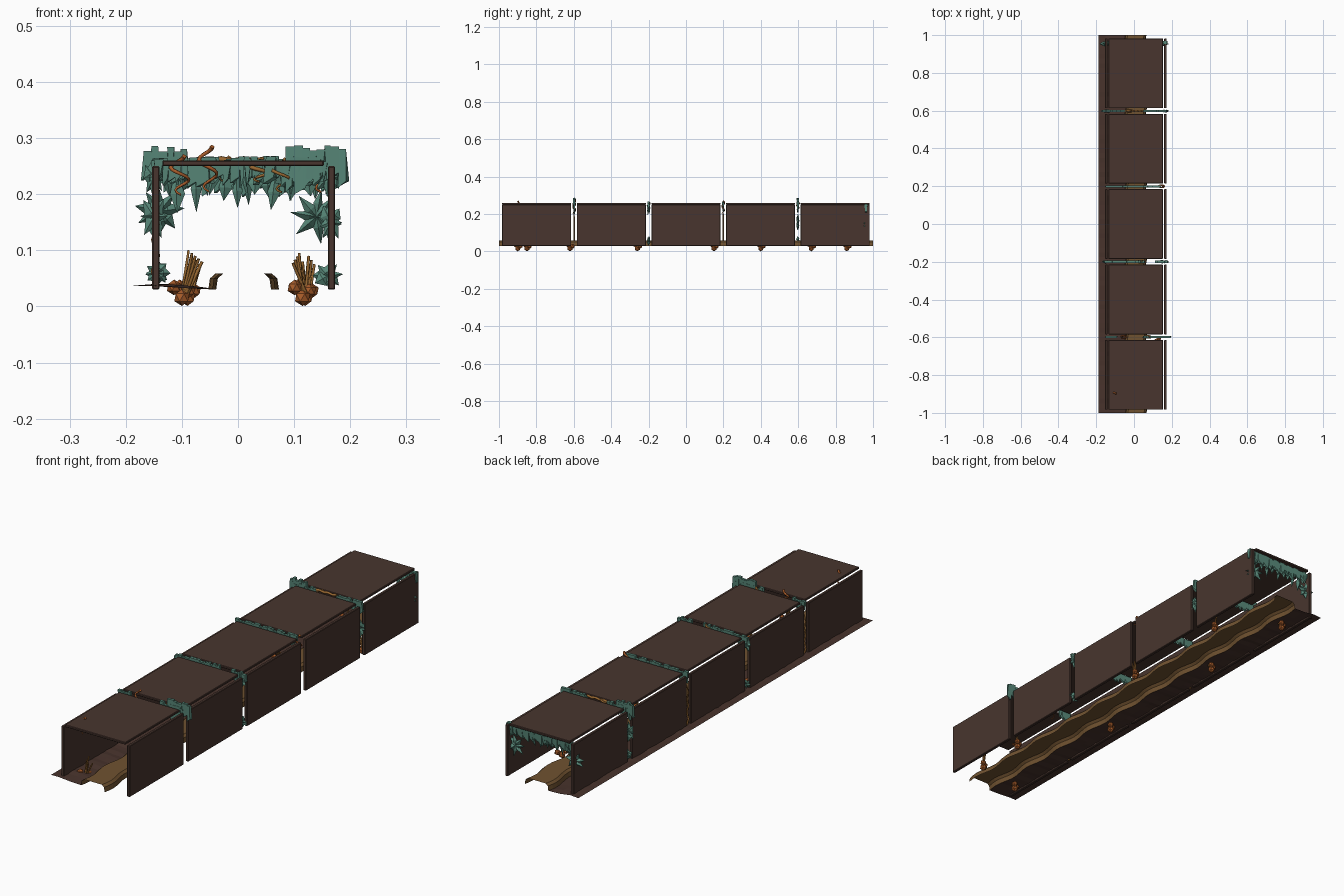
import bpy, bmesh, math, random
from mathutils import Vector, Matrix

if "Cube" in bpy.data.objects:
    bpy.data.objects.remove(bpy.data.objects["Cube"])
random.seed(4)
R = random.uniform


def material(name, r, g, b):
    m = bpy.data.materials.new(name)
    m.diffuse_color = [((c / 255 + 0.055) / 1.055) ** 2.4 for c in (r, g, b)] + [1]
    m.use_nodes = True
    m.node_tree.nodes["Principled BSDF"].inputs["Base Color"].default_value = m.diffuse_color
    return m


BROWN = material("dark_brown", 72, 53, 46)
EARTH = material("earth_brown", 72, 51, 44)
PATH = material("path_ochre", 112, 82, 48)
TEAL = material("crystal_teal", 88, 136, 121)
RUST = material("rust_orange", 168, 92, 42)
GOLD = material("root_gold", 150, 102, 48)


def finish(bm, name, mat):
    me = bpy.data.meshes.new(name)
    bm.to_mesh(me)
    bm.free()
    me.materials.append(mat)
    ob = bpy.data.objects.new(name, me)
    bpy.context.collection.objects.link(ob)
    return ob


def box(name, lo, hi, mat, bevel=0.002):
    bm = bmesh.new()
    lo, hi = Vector(lo), Vector(hi)
    bmesh.ops.create_cube(bm, size=1, matrix=Matrix.Translation((lo + hi) / 2) @ Matrix.Diagonal((*(hi - lo), 1)))
    bmesh.ops.bevel(bm, geom=bm.edges[:], offset=bevel, segments=1, affect='EDGES')
    return finish(bm, name, mat)


def sheet(name, rows, mat):
    bm = bmesh.new()
    vs = [[bm.verts.new(p) for p in row] for row in rows]
    for a, b in zip(vs, vs[1:]):
        for i in range(len(a) - 1):
            bm.faces.new((a[i], a[i + 1], b[i + 1], b[i]))
    return finish(bm, name, mat)


def shard(bm, base, tip, width, depth):
    """Faceted crystal, widest part-way along, thin in y."""
    base, tip = Vector(base), Vector(tip)
    d = tip - base
    side = d.cross(Vector((0, 1, 0))).normalized() * width / 2
    mid = base + d * R(0.35, 0.6)
    out = Vector((0, depth / 2, 0))
    ring = [bm.verts.new(mid + o) for o in (side, out, -side * R(0.6, 1), -out)]
    ends = bm.verts.new(base), bm.verts.new(tip)
    for i in range(4):
        a, b = ring[i], ring[(i + 1) % 4]
        bm.faces.new((a, b, ends[1]))
        bm.faces.new((b, a, ends[0]))
    bmesh.ops.recalc_face_normals(bm, faces=bm.faces[:])


def cluster(name, c, w, h, n, depth=0.014):
    """Fan of crystals filling a w by h patch around c."""
    bm = bmesh.new()
    for i in range(n):
        a = 2 * math.pi * (i + R(-0.3, 0.3)) / n
        e = Vector((math.cos(a) * w / 2, R(-0.006, 0.006), math.sin(a) * h / 2))
        shard(bm, Vector(c) - e * 0.25, Vector(c) + e, R(0.016, 0.03), depth)
    finish(bm, name, TEAL)


def fringe(name, y, x0, x1, drop, top=0.262, thick=0.012):
    """Row of slanted slabs hanging under the roof line."""
    bm = bmesh.new()
    x = x0
    while x < x1:
        w = R(0.010, 0.018)
        z1, z0 = top + R(-0.006, 0.006), top - R(0.6, 1) * drop
        vs = bmesh.ops.create_cube(bm, size=1)['verts']
        for v in vs:
            low = v.co.z < 0
            v.co = (x + w / 2 + v.co.x * w + (R(-0.006, 0.006) if low else 0),
                    y + v.co.y * thick * (0.6 if low else 1),
                    z0 + (0.012 if low and v.co.x > 0 else 0) if low else z1)
        x += w * 0.95
    finish(bm, name, TEAL)


def tube(name, pts, r, mat, r_end=1.0):
    cu = bpy.data.curves.new(name, 'CURVE')
    cu.dimensions = '3D'
    cu.bevel_depth, cu.bevel_resolution, cu.use_fill_caps = r, 0, True
    sp = cu.splines.new('POLY')
    sp.points.add(len(pts) - 1)
    for i, (p, q) in enumerate(zip(sp.points, pts)):
        p.co = (*q, 1)
        p.radius = 1 + (r_end - 1) * i / (len(pts) - 1)
    ob = bpy.data.objects.new(name, cu)
    bpy.context.collection.objects.link(ob)
    cu.materials.append(mat)
    bpy.ops.object.select_all(action='DESELECT')
    ob.select_set(True)
    bpy.context.view_layer.objects.active = ob
    bpy.ops.object.convert(target='MESH')


def curl(name, x, y, z0, z1, rad, mat):
    n = 18
    tube(name, [(x + rad * math.cos(i * 0.62) + 0.015 * i / n, y + 0.5 * rad * math.sin(i * 0.62),
                 z1 + (z0 - z1) * i / n) for i in range(n)], 0.005, mat, 0.4)


def root_clump(name, x, y, lean, sticks, height):
    """Lumpy bulbs with a bundle of leaning sticks."""
    bm = bmesh.new()
    for dx, dy, z, r in ((0, 0, 0.016, 0.015), (0.012, 0.014, 0.028, 0.013), (-0.014, -0.008, 0.034, 0.014)):
        bmesh.ops.create_icosphere(bm, subdivisions=1, radius=r,
                                   matrix=Matrix.Translation((x + dx, y + dy, z)))
    finish(bm, name + "_bulbs", RUST)
    for i in range(sticks):
        a = i / sticks
        tube(f"{name}_stick_{i}", [(x + 0.01 * a, y, 0.02), (x + lean * (0.4 + a), y + R(-0.02, 0.02), height * (1 - 0.25 * a))],
             0.004, GOLD, 0.7)


# wall and roof panels, five bays
for i in range(5):
    y0, y1 = -0.983 + 0.399 * i, -0.614 + 0.399 * i
    box(f"left_wall_{i}", (-0.153, y0, 0.03), (-0.14, y1, 0.25), BROWN)
    box(f"right_wall_{i}", (0.16, y0, 0.03), (0.173, y1, 0.25), BROWN)
    box(f"roof_{i}", (-0.135, y0, 0.25), (0.153, y1, 0.26), BROWN)

# winding raised path and uneven ground beside it
N = 80
ys = [-1 + 2 * i / N for i in range(N + 1)]


def sway(y):
    return 0.007 * math.sin(2 * math.pi * y / 0.2)


sheet("path", [[(x + sway(y), y, z) for x, z in
                ((-0.046, 0.03), (-0.043, 0.05), (-0.033, 0.059), (0.053, 0.059), (0.063, 0.05), (0.066, 0.03))]
               for y in ys], PATH)
sheet("ground", [[(-0.188, y, 0.037), (-0.15, y, 0.038 + R(-0.002, 0.002)), (-0.1, y, 0.036 + R(-0.004, 0.004)),
                  (-0.046 + sway(y), y, 0.031)] for y in ys], EARTH)

# crystal fringes in the gaps and at the far end
for i, (y, x0, x1) in enumerate(((-0.598, 0.05, 0.15), (-0.598, -0.15, -0.10), (-0.2, -0.155, 0.05),
                                 (-0.2, 0.11, 0.17), (0.199, -0.15, 0.13), (0.598, -0.15, -0.05),
                                 (0.598, 0.05, 0.17))):
    fringe(f"gap_fringe_{i}", y, x0, x1, 0.05)
fringe("end_fringe", 0.962, -0.15, 0.16, 0.055, 0.25, 0.016)
bm = bmesh.new()
for i in range(16):
    x = -0.13 + 0.018 * i
    shard(bm, (x, 0.955, 0.245), (x + R(-0.012, 0.012), 0.955 + R(-0.02, 0.01), R(0.165, 0.205)), R(0.02, 0.032), 0.016)
finish(bm, "end_hanging_crystals", TEAL)

# tall slabs poking above the roof
fringe("upper_slabs_left", 0.598, -0.168, -0.10, 0.08, 0.282)
fringe("upper_slabs_right", -0.598, 0.085, 0.18, 0.085, 0.282)

# crystal clusters on walls and floor
for i, (x, y, z, w, h) in enumerate(((-0.14, 0.955, 0.17, 0.09, 0.08), (0.14, 0.955, 0.16, 0.095, 0.10),
                                     (0.165, 0.598, 0.15, 0.04, 0.08), (-0.15, 0.598, 0.16, 0.05, 0.09),
                                     (0.16, -0.2, 0.055, 0.055, 0.05), (-0.143, -0.2, 0.06, 0.045, 0.045),
                                     (-0.143, 0.598, 0.06, 0.04, 0.045), (0.16, -0.2, 0.23, 0.05, 0.07),
                                     (-0.15, -0.2, 0.23, 0.04, 0.07))):
    cluster(f"crystal_cluster_{i}", (x, y, z), w, h, 8, 0.025 if y > 0.9 else 0.014)

# curled vines at the roof line
for i, (x, y, z0, z1, m) in enumerate(((-0.11, -0.9, 0.195, 0.268, RUST), (-0.06, -0.598, 0.2, 0.285, RUST),
                                       (0.07, -0.598, 0.2, 0.262, GOLD), (0.14, 0.199, 0.2, 0.27, RUST),
                                       (-0.03, 0.598, 0.22, 0.265, GOLD), (0.03, -0.2, 0.22, 0.262, GOLD))):
    curl(f"vine_curl_{i}", x, y, z0, z1, 0.014, m)
tube("roof_vine", [(-0.05 + 0.02 * i, 0.598, 0.258 + 0.004 * (i % 2)) for i in range(6)], 0.006, GOLD)

# vines climbing the wall gaps
for i, y in enumerate((-0.598, 0.199)):
    tube(f"wall_vine_{i}", [(-0.147 + 0.004 * (-1) ** k, y, 0.035 + 0.028 * k) for k in range(7)], 0.005, GOLD, 0.6)

# root clumps along the floor edges
for i, (x, y, lean, n, h) in enumerate(((-0.1, -0.9, 0.03, 5, 0.1), (-0.09, -0.26, 0.02, 3, 0.09),
                                        (-0.09, 0.4, 0.02, 3, 0.08), (-0.09, 0.86, 0.02, 2, 0.07),
                                        (0.115, -0.85, -0.015, 4, 0.095), (0.12, 0.15, 0.015, 3, 0.09),
                                        (0.12, 0.67, -0.012, 3, 0.08), (0.12, -0.62, 0.01, 2, 0.06))):
    root_clump(f"root_clump_{i}", x, y, lean, n, h)
